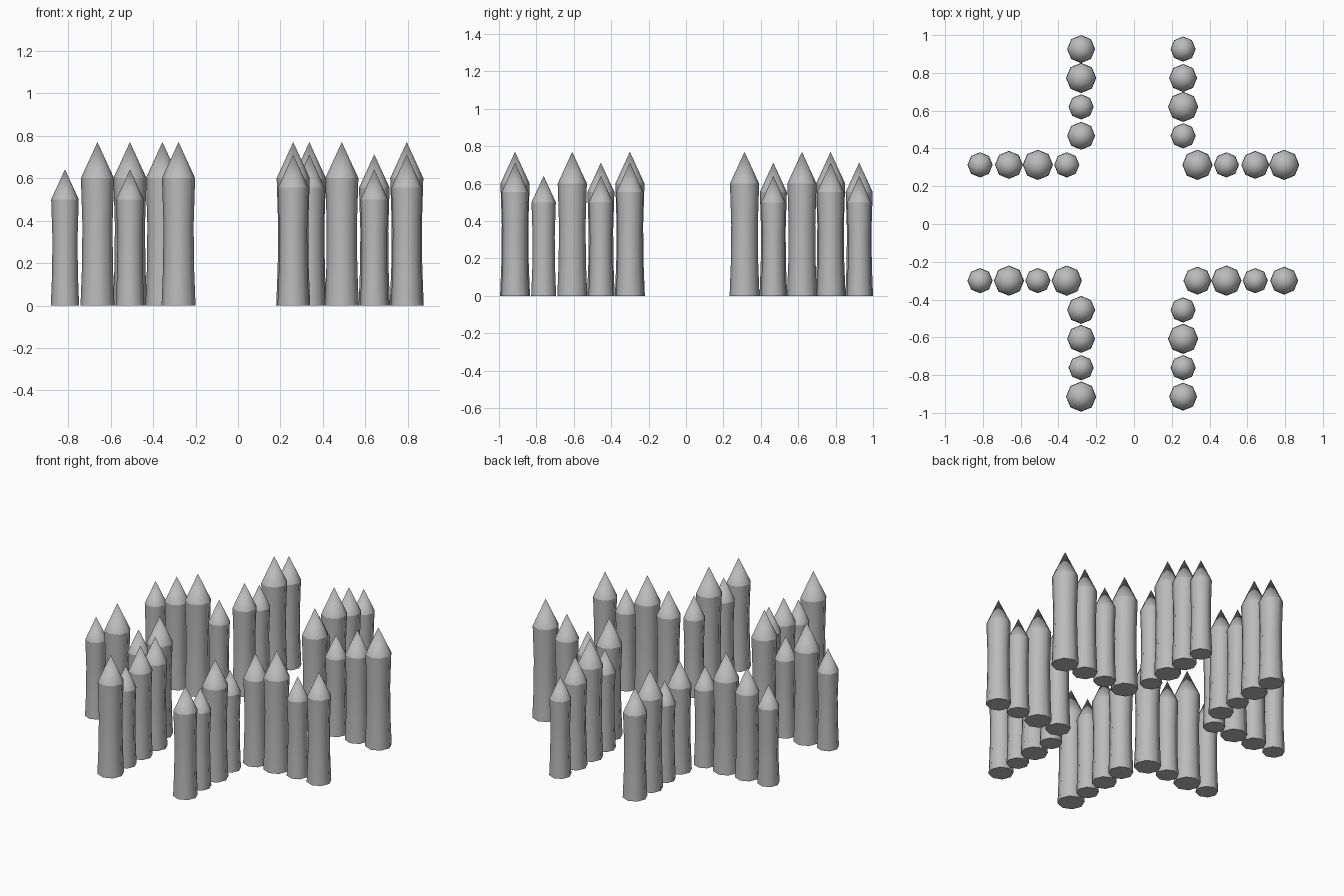
import bpy, bmesh, math

cube = bpy.data.objects.get("Cube")
if cube:
    bpy.data.objects.remove(cube, do_unlink=True)

# Weathered grey timber
timber = bpy.data.materials.new("grey_timber")
timber.use_nodes = True
GREY = (0.5, 0.5, 0.5, 1)
timber.diffuse_color = GREY
timber.node_tree.nodes["Principled BSDF"].inputs["Base Color"].default_value = GREY

# Stake profile (radius, height) from foot to eave; point at TIP
PROFILE = [(0.08, 0), (0.073, 0.18), (0.071, 0.38), (0.078, 0.6)]
TIP = 0.77
SIDES = 8
SCALES = {"S": 0.833, "M": 0.925, "L": 1.0}


def stake_mesh(name, scale):
    bm = bmesh.new()
    rings = []
    for r, z in PROFILE:
        rings.append([bm.verts.new((r * math.cos(a) * scale, r * math.sin(a) * scale, z * scale))
                      for a in (math.tau * i / SIDES for i in range(SIDES))])
    tip = bm.verts.new((0, 0, TIP * scale))
    bm.faces.new(rings[0][::-1])
    for i in range(SIDES):
        j = (i + 1) % SIDES
        for low, high in zip(rings, rings[1:]):
            bm.faces.new((low[i], low[j], high[j], high[i]))
        bm.faces.new((rings[-1][i], rings[-1][j], tip))
    # Rounded sides, crisp foot and eave
    for face in bm.faces:
        face.smooth = True
    for ring in (rings[0], rings[-1]):
        for i in range(SIDES):
            bm.edges.get((ring[i], ring[(i + 1) % SIDES])).smooth = False
    mesh = bpy.data.meshes.new(name)
    bm.to_mesh(mesh)
    bm.free()
    mesh.materials.append(timber)
    return mesh


MESHES = {key: stake_mesh("stake_" + key, s) for key, s in SCALES.items()}


def fence(name, start, step, sizes):
    for i, size in enumerate(sizes):
        stake = bpy.data.objects.new(f"{name}_stake_{i + 1}", MESHES[size])
        stake.location = (start[0] + step[0] * i, start[1] + step[1] * i, 0)
        bpy.context.collection.objects.link(stake)


# Rows running across, then rows running front to back
GAP = 0.153
fence("front_right_row", (-0.815, -0.3), (GAP, 0), "SLSL")
fence("front_left_row", (0.336, -0.3), (GAP, 0), "MLSM")
fence("back_right_row", (-0.815, 0.313), (GAP, 0), "SMLS")
fence("back_left_row", (0.336, 0.313), (GAP, 0), "LSML")
fence("front_right_column", (-0.28, -0.455), (0, -GAP), "MMSL")
fence("front_left_column", (0.26, -0.455), (0, -GAP), "SLSM")
fence("back_right_column", (-0.28, 0.467), (0, GAP), "MSLM")
fence("back_left_column", (0.26, 0.467), (0, GAP), "SLMS")
